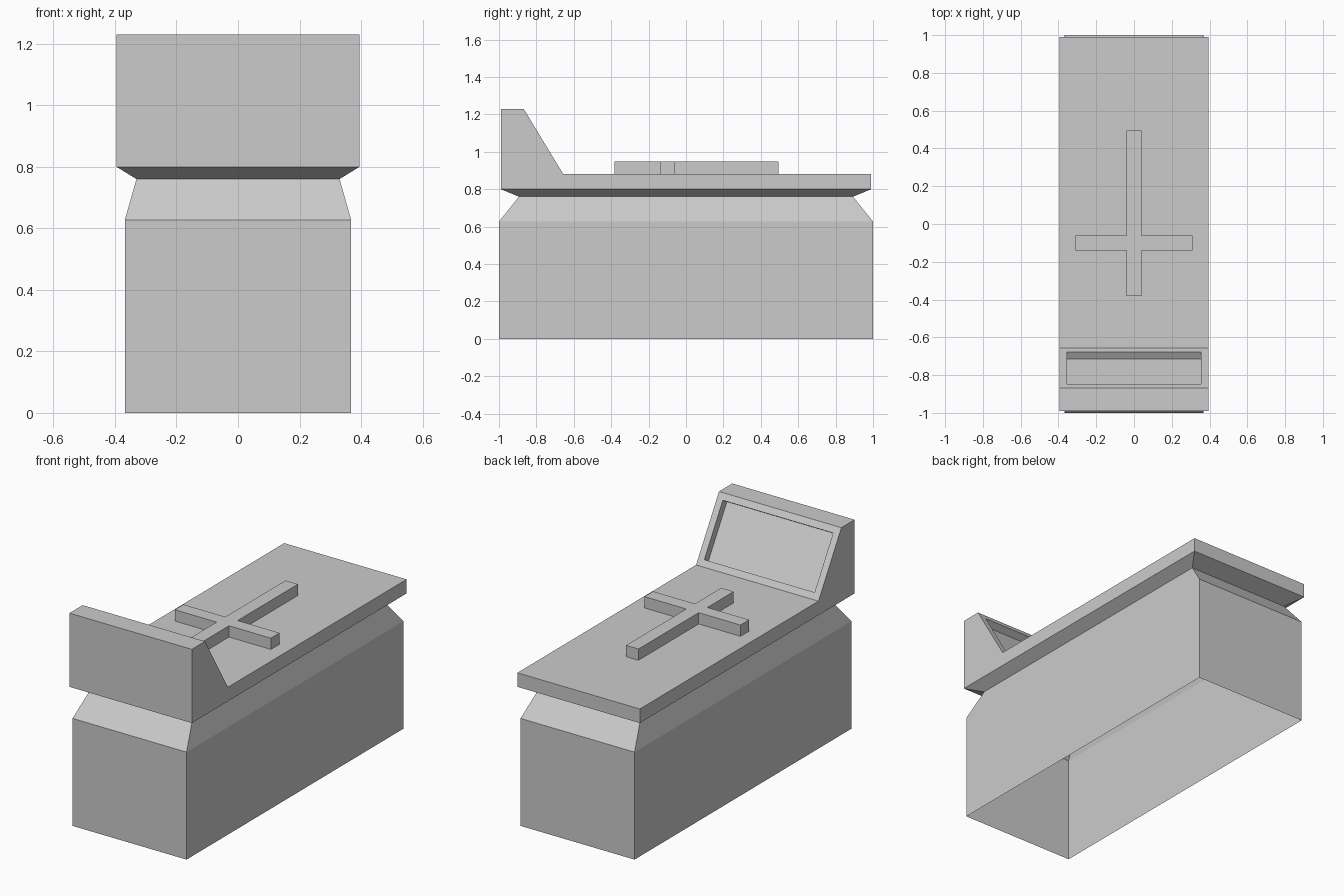
import bpy, bmesh
from mathutils import Vector

cube = bpy.data.objects.get("Cube")
if cube:
    bpy.data.objects.remove(cube, do_unlink=True)

stone = bpy.data.materials.new("grey_stone")
stone.use_nodes = True
grey = (0.6, 0.6, 0.6, 1)
stone.diffuse_color = grey
stone.node_tree.nodes["Principled BSDF"].inputs["Base Color"].default_value = grey


def finish(name, bm):
    mesh = bpy.data.meshes.new(name)
    bm.to_mesh(mesh)
    bm.free()
    mesh.materials.append(stone)
    obj = bpy.data.objects.new(name, mesh)
    bpy.context.collection.objects.link(obj)
    return obj


def prism(outline, offset):
    """Sweep a flat outline along an offset; returns the bmesh and its caps."""
    bm = bmesh.new()
    start = bm.faces.new([bm.verts.new(p) for p in outline])
    swept = bmesh.ops.extrude_face_region(bm, geom=[start], use_keep_orig=True)
    bmesh.ops.translate(bm, vec=offset,
                        verts=[g for g in swept["geom"] if isinstance(g, bmesh.types.BMVert)])
    bmesh.ops.recalc_face_normals(bm, faces=bm.faces[:])
    return bm


SLAB_X, SLAB_Y, SLAB_Z, TOP_Z = 0.395, 0.99, 0.80, 0.882

# Hollow base: stacked rectangular rings, open underneath, flaring to the slab
bm = bmesh.new()
rings = []
for x, y, z in [(0.368, 1.0, 0), (0.368, 1.0, 0.627), (0.33, 0.893, 0.76),
                (SLAB_X, SLAB_Y, SLAB_Z)]:
    rings.append([bm.verts.new((sx * x, sy * y, z))
                  for sx, sy in [(-1, -1), (1, -1), (1, 1), (-1, 1)]])
for low, high in zip(rings, rings[1:]):
    for i in range(4):
        j = (i + 1) % 4
        bm.faces.new((low[i], low[j], high[j], high[i]))
finish("tomb_base", bm)

# Slab and headstone: one side profile swept across the width
profile = [(-SLAB_Y, SLAB_Z), (-SLAB_Y, 1.23), (-0.868, 1.23),
           (-0.657, TOP_Z), (SLAB_Y, TOP_Z), (SLAB_Y, SLAB_Z)]
bm = prism([(-SLAB_X, y, z) for y, z in profile], Vector((2 * SLAB_X, 0, 0)))
bottom = [f for f in bm.faces if f.normal.z < -0.9]
bmesh.ops.delete(bm, geom=bottom, context='FACES')

# Sunken panel in the sloping face
slope = next(f for f in bm.faces if f.normal.y > 0.3 and f.normal.z > 0.3)
bmesh.ops.inset_region(bm, faces=[slope], thickness=0.039, use_even_offset=True)
inward = slope.normal * -0.044
sunk = bmesh.ops.extrude_face_region(bm, geom=[slope])
bmesh.ops.translate(bm, vec=inward,
                    verts=[g for g in sunk["geom"] if isinstance(g, bmesh.types.BMVert)])
if slope.is_valid:
    bmesh.ops.delete(bm, geom=[slope], context='FACES_ONLY')
finish("slab_and_headstone", bm)

# Raised cross lying on the slab
W, ARM = 0.04, 0.31
FOOT, HEAD, LOW, HIGH = 0.495, -0.382, -0.14, -0.06
half = [(W, HEAD), (W, LOW), (ARM, LOW), (ARM, HIGH), (W, HIGH), (W, FOOT)]
outline = half + [(-x, y) for x, y in reversed(half)]
finish("raised_cross", prism([(x, y, TOP_Z) for x, y in outline], Vector((0, 0, 0.066))))
